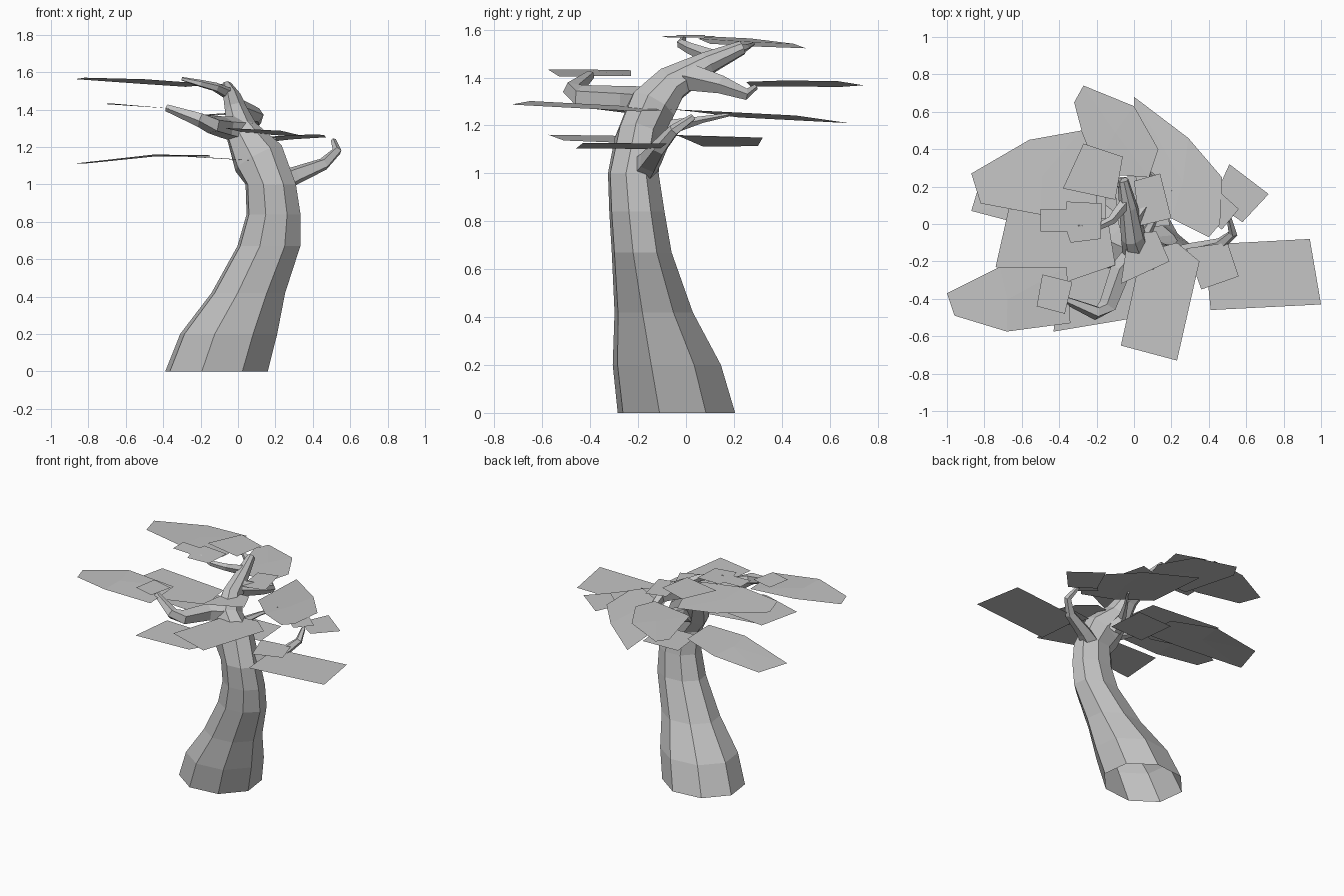
import bpy, bmesh, math
from mathutils import Vector

cube = bpy.data.objects.get("Cube")
if cube:
    bpy.data.objects.remove(cube, do_unlink=True)

grey = bpy.data.materials.new("plain_grey")
grey.use_nodes = True
tone = (0.55, 0.55, 0.55, 1)
grey.diffuse_color = tone
grey.node_tree.nodes["Principled BSDF"].inputs["Base Color"].default_value = tone


def finish(name, bm):
    mesh = bpy.data.meshes.new(name)
    bm.to_mesh(mesh)
    bm.free()
    mesh.materials.append(grey)
    obj = bpy.data.objects.new(name, mesh)
    bpy.context.collection.objects.link(obj)


def tube(name, path, sides, flat_rings=0, turn=0.0):
    """Faceted tube, open at the start; entries are x, y, z, width radius, depth radius."""
    bm = bmesh.new()
    points = [Vector(p[:3]) for p in path]
    rings = []
    last = len(path) - 1
    side = None
    for i, p in enumerate(path):
        axis = (points[min(i + 1, last)] - points[max(i - 1, 0)]).normalized()
        if i < flat_rings:
            axis = Vector((0, 0, 1))
        if side is None:
            side = Vector((1, 0, 0)) if abs(axis.x) < 0.7 else Vector((0, 1, 0))
        side = (side - axis * side.dot(axis)).normalized()
        other = axis.cross(side)
        ring = []
        for k in range(sides):
            a = math.tau * k / sides + turn
            ring.append(bm.verts.new(points[i] + side * math.cos(a) * p[3]
                                     + other * math.sin(a) * p[-1]))
        rings.append(ring)
    for low, high in zip(rings, rings[1:]):
        for k in range(sides):
            n = (k + 1) % sides
            bm.faces.new((low[k], low[n], high[n], high[k]))
    bm.faces.new(rings[-1])
    finish(name, bm)


def leaf(name, outline, height, slope_x=0.0, slope_y=0.0, fold=0.0):
    """Thin canopy sheet, tilted, with its x ends drooping by fold."""
    bm = bmesh.new()
    centre = sum((Vector(p) for p in outline), Vector((0, 0))) / len(outline)
    half = max(abs(x - centre.x) for x, y in outline)
    rim = []
    for x, y in outline:
        dx, dy = x - centre.x, y - centre.y
        z = height + dx * slope_x + dy * slope_y - fold * abs(dx) / half
        rim.append(bm.verts.new((x, y, z)))
    if fold:
        hub = bm.verts.new((centre.x, centre.y, height))
        for a, b in zip(rim, rim[1:] + rim[:1]):
            bm.faces.new((a, b, hub))
    else:
        bm.faces.new(rim)
    for f in bm.faces:
        f.normal_update()
        if f.normal.z < 0:
            f.normal_flip()
    finish(name, bm)


# Leaning trunk, flared at the foot and swept back at the top
tube("trunk", [
    (-.115, -.04, 0, .285, .255),
    (-.05, -.08, .2, .27, .235),
    (.055, -.135, .42, .205, .17),
    (.165, -.185, .67, .175, .13),
    (.19, -.205, .84, .15, .12),
    (.175, -.22, 1, .14, .11),
    (.11, -.2, 1.14, .145, .1),
    (.02, -.14, 1.28, .09, .105),
    (-.005, -.06, 1.375, .065, .08),
    (-.03, .09, 1.46, .05, .05),
    (-.06, .235, 1.525, .03, .03),
], 8, 6, -0.28)

# Branches
tube("left_branch", [
    (.2, -.19, 1, .065), (.31, -.15, 1.05, .05), (.46, -.11, 1.11, .035),
    (.53, -.05, 1.18, .025), (.51, .03, 1.235, .015)], 5)
tube("right_branch", [
    (.03, -.15, 1.29, .075), (-.07, -.25, 1.305, .06), (-.14, -.44, 1.32, .05),
    (-.2, -.475, 1.345, .04), (-.38, -.4, 1.41, .02)], 5)
tube("back_branch", [
    (0, .02, 1.4, .06), (.1, .15, 1.37, .04), (.1, .25, 1.33, .025),
    (.06, .29, 1.36, .012)], 5)
tube("top_branch", [
    (-.04, .12, 1.48, .035), (-.12, .02, 1.52, .025),
    (-.2, -.02, 1.54, .02), (-.3, -.01, 1.565, .01)], 5)
tube("tip_branch", [
    (-.05, .2, 1.51, .03), (-.13, .25, 1.525, .015), (-.24, .28, 1.54, .008)], 5)
tube("middle_branch", [
    (.08, -.12, 1.14, .06), (.07, -.04, 1.2, .03), (.13, .07, 1.225, .015),
    (.2, .18, 1.245, .008)], 5)

# Broad canopy sheets
leaf("top_leaf", [(-.87, .27), (-.82, .11), (-.5, .05), (-.2, .1), (-.2, .3),
                  (-.28, .5), (-.56, .45)], 1.55, -.05, -.06, .005)
leaf("right_leaf", [(-1, -.37), (-.96, -.49), (-.68, -.575), (-.34, -.53),
                    (-.36, -.23), (-.72, -.23)], 1.433, -.01, 0, .025)
leaf("right_middle_leaf", [(-.67, .08), (-.74, -.23), (-.42, -.33),
                           (-.1, -.22), (-.14, .03)], 1.34)
leaf("right_low_leaf", [(-.43, -.575), (-.04, -.51), (.1, -.22),
                        (-.4, -.25)], 1.145, -.06, -.01)
leaf("back_right_leaf", [(-.87, .07), (-.8, .3), (-.45, .32), (-.15, .2),
                         (-.15, -.05), (-.45, -.04)], 1.155, .05, -.03, .025)
leaf("back_leaf", [(-.32, .65), (-.27, .74), (0, .63), (.13, .4),
                   (.08, .25), (-.22, .27)], 1.378, .07, .02, .005)
leaf("back_left_leaf", [(0, .68), (.29, .46), (.47, .25), (.46, 0), (.4, -.07),
                        (.2, .03), (.01, .22)], 1.253, .04, -.05, .01)
leaf("front_leaf", [(-.07, -.65), (.23, -.73), (.35, -.2), (.23, -.1),
                    (.04, -.15)], 1.277, -.06, -.04)
leaf("left_leaf", [(.4, -.36), (.41, -.46), (1, -.43), (.94, -.08),
                   (.38, -.11)], 1.112, .04)

# Small sheets at the branch ends
leaf("top_leaf_small", [(-.5, .08), (-.36, .08), (-.36, .12), (-.17, .11),
                        (-.18, -.08), (-.34, -.1), (-.36, -.04), (-.5, -.04)], 1.573, -.03)
leaf("tip_leaf_small", [(-.27, .43), (-.06, .36), (-.1, .13), (-.38, .19)], 1.56)
leaf("right_leaf_small", [(-.49, -.27), (-.33, -.31), (-.37, -.48), (-.52, -.44)], 1.437)
leaf("front_leaf_small", [(-.07, -.32), (.19, -.2), (.12, -.04), (-.03, -.05)], 1.39)
leaf("back_leaf_small", [(0, .23), (.14, .27), (.2, .03), (.03, -.01)], 1.43)
leaf("left_leaf_small", [(.36, .06), (.46, .17), (.56, .08), (.47, -.03)], 1.25)
leaf("left_leaf_outer", [(.51, .32), (.72, .16), (.58, .01), (.42, .12)], 1.22)
leaf("left_leaf_inner", [(.36, -.35), (.56, -.28), (.5, -.1), (.28, -.13)], 1.15)
leaf("back_leaf_low", [(-.11, .25), (.17, .26), (.19, -.01), (-.08, -.02)], 1.07)
